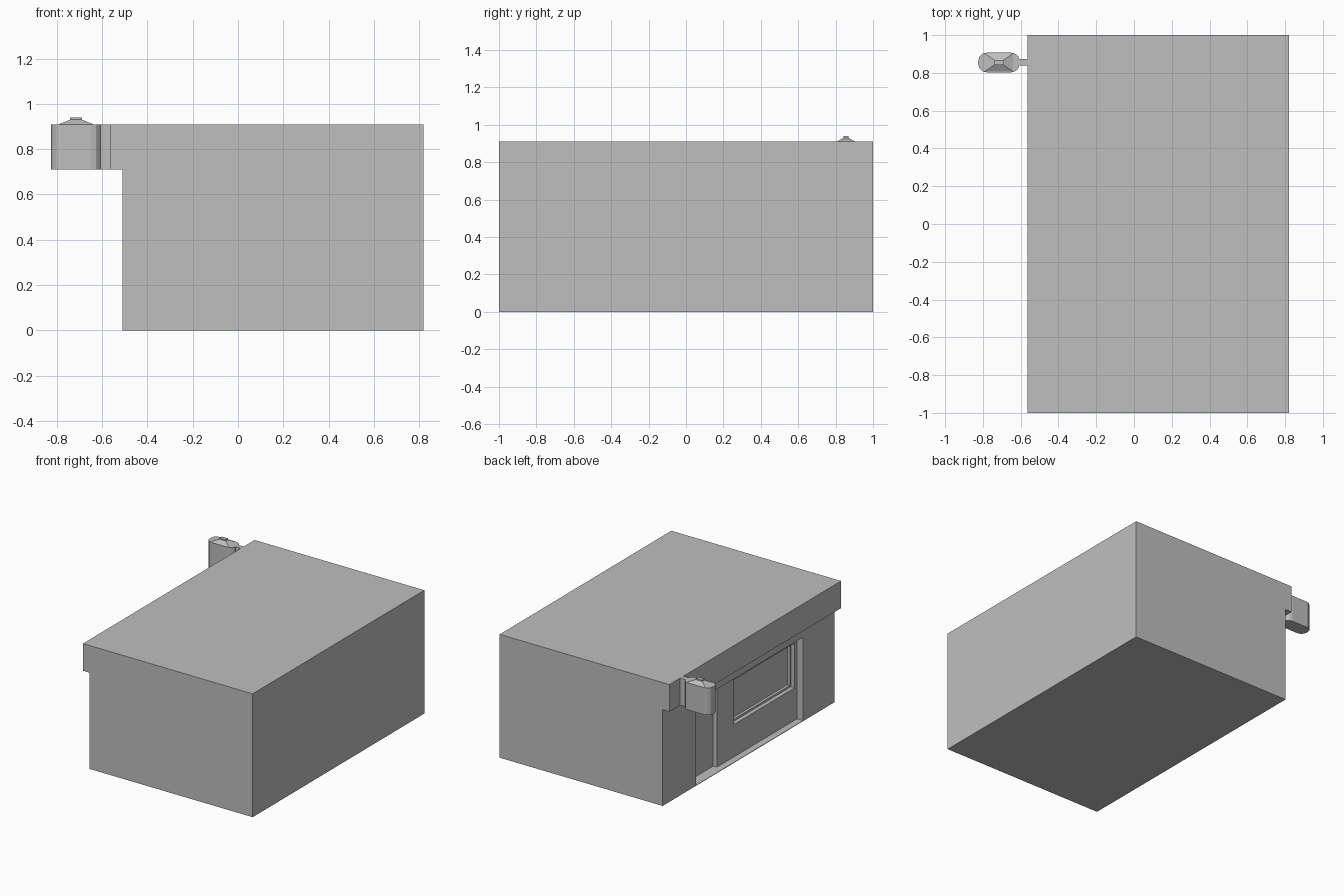
import bpy, bmesh, math

if "Cube" in bpy.data.objects:
    bpy.data.objects.remove(bpy.data.objects["Cube"])

grey = bpy.data.materials.new("plain grey")
grey.diffuse_color = (0.52, 0.52, 0.52, 1)
grey.use_nodes = True
grey.node_tree.nodes["Principled BSDF"].inputs["Base Color"].default_value = grey.diffuse_color


def finish(name, bm):
    bmesh.ops.recalc_face_normals(bm, faces=bm.faces)
    me = bpy.data.meshes.new(name)
    bm.to_mesh(me)
    bm.free()
    ob = bpy.data.objects.new(name, me)
    bpy.context.collection.objects.link(ob)
    me.materials.append(grey)
    return ob


def prism(name, points, offset):
    """Extrude a closed polygon along an offset."""
    bm = bmesh.new()
    face = bm.faces.new([bm.verts.new(p) for p in points])
    ext = bmesh.ops.extrude_face_region(bm, geom=[face])
    moved = [g for g in ext["geom"] if isinstance(g, bmesh.types.BMVert)]
    bmesh.ops.translate(bm, verts=moved, vec=offset)
    return finish(name, bm)


def box(name, x, y, z):
    pts = [(x[0], y[0], z[0]), (x[1], y[0], z[0]), (x[1], y[1], z[0]), (x[0], y[1], z[0])]
    return prism(name, pts, (0, 0, z[1] - z[0]))


# Building: wall with a projecting fascia along the shop side
profile = [(-0.51, 0), (0.82, 0), (0.82, 0.91), (-0.565, 0.91), (-0.565, 0.71), (-0.51, 0.71)]
building = prism("building", [(x, -1, z) for x, z in profile], (0, 2, 0))

# Shopfront recess, deeper doorway, stepped window opening
cuts = [
    ("shopfront_cutter", (-0.60, -0.46), (-0.637, 0.614), (0.004, 0.62)),
    ("doorway_cutter", (-0.55, -0.43), (0.297, 0.614), (0.004, 0.62)),
    ("window_cutter", (-0.55, -0.43), (-0.61, 0.098), (0.243, 0.572)),
    ("glazing_cutter", (-0.55, -0.41), (-0.595, 0.083), (0.258, 0.557)),
]
for name, x, y, z in cuts:
    cutter = box(name, x, y, z)
    cutter.hide_render = True
    cutter.hide_set(True)
    cutter.display_type = 'WIRE'
    mod = building.modifiers.new(name, 'BOOLEAN')
    mod.operation = 'DIFFERENCE'
    mod.solver = 'EXACT'
    mod.object = cutter

# Hanging sign: slab with rounded ends
CX, CY, HX, HY, R = -0.715, 0.855, 0.11, 0.052, 0.045
outline = []
for sx, sy, start in ((1, 1, 0), (-1, 1, 90), (-1, -1, 180), (1, -1, 270)):
    for step in (0, 30, 60, 90):
        a = math.radians(start + step)
        outline.append((CX + sx * (HX - R) + R * math.cos(a),
                        CY + sy * (HY - R) + R * math.sin(a), 0.71))
prism("hanging_sign", outline, (0, 0, 0.20))

# Sign bracket joining the fascia
box("sign_bracket", (-0.61, -0.56), (0.838, 0.874), (0.71, 0.91))

# Sloped cap and small finial on the sign
bm = bmesh.new()
rings = []
for hx, hy, z in ((0.078, 0.05, 0.909), (0.026, 0.014, 0.93)):
    rings.append([bm.verts.new((CX + sx * hx, CY + sy * hy, z))
                  for sx, sy in ((-1, -1), (1, -1), (1, 1), (-1, 1))])
for i in range(4):
    j = (i + 1) % 4
    bm.faces.new((rings[0][i], rings[0][j], rings[1][j], rings[1][i]))
for ring in rings:
    bm.faces.new(ring)
finish("sign_cap", bm)
box("sign_finial", (CX - 0.026, CX + 0.026), (CY - 0.014, CY + 0.014), (0.929, 0.939))
